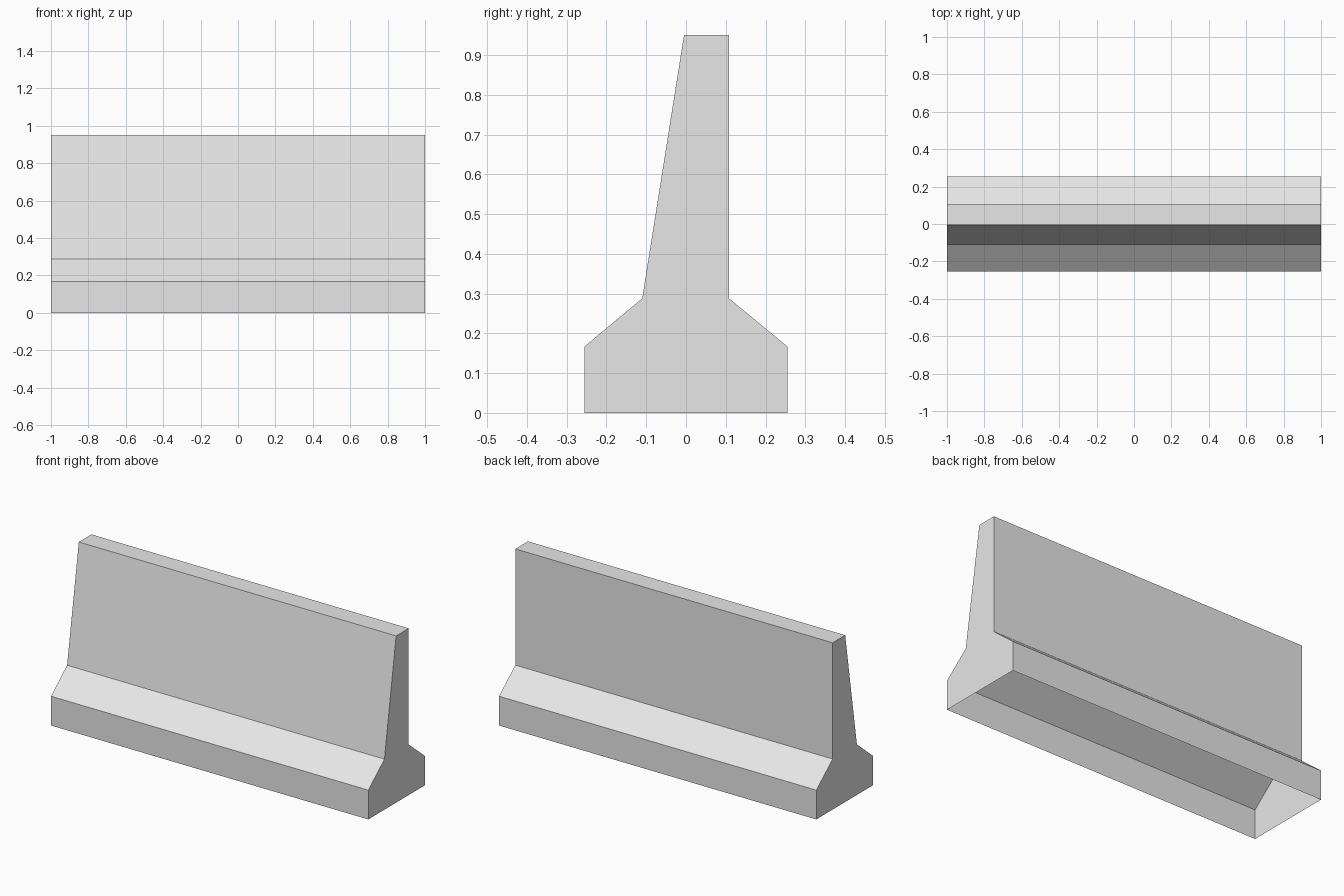
import bpy
import bmesh

cube = bpy.data.objects.get("Cube")
if cube:
    bpy.data.objects.remove(cube, do_unlink=True)

# Plain concrete colour
concrete = bpy.data.materials.new("concrete_grey")
concrete.use_nodes = True
grey = (0.8, 0.8, 0.8, 1.0)
concrete.diffuse_color = grey
concrete.node_tree.nodes["Principled BSDF"].inputs["Base Color"].default_value = grey

# Cross-section (y, z): wide foot, sloped shoulders, wall leaning back at the front
profile = [(-0.255, 0), (-0.255, 0.167), (-0.11, 0.288), (-0.005, 0.95),
           (0.108, 0.95), (0.108, 0.288), (0.255, 0.167), (0.255, 0)]

# Barrier shell: the section extruded along x, open underneath
bm = bmesh.new()
end = bm.faces.new([bm.verts.new((-1, y, z)) for y, z in profile])
base_edge = end.edges[-1]
extruded = bmesh.ops.extrude_face_region(bm, geom=[end], use_keep_orig=True)
moved = [g for g in extruded["geom"] if isinstance(g, bmesh.types.BMVert)]
bmesh.ops.translate(bm, verts=moved, vec=(2, 0, 0))
bmesh.ops.recalc_face_normals(bm, faces=bm.faces)
underside = [f for f in bm.faces if all(v.co.z < 0.001 for v in f.verts)]
bmesh.ops.delete(bm, geom=underside, context="FACES_ONLY")

mesh = bpy.data.meshes.new("barrier_wall")
bm.to_mesh(mesh)
bm.free()
mesh.materials.append(concrete)
barrier = bpy.data.objects.new("barrier_wall", mesh)
bpy.context.collection.objects.link(barrier)
